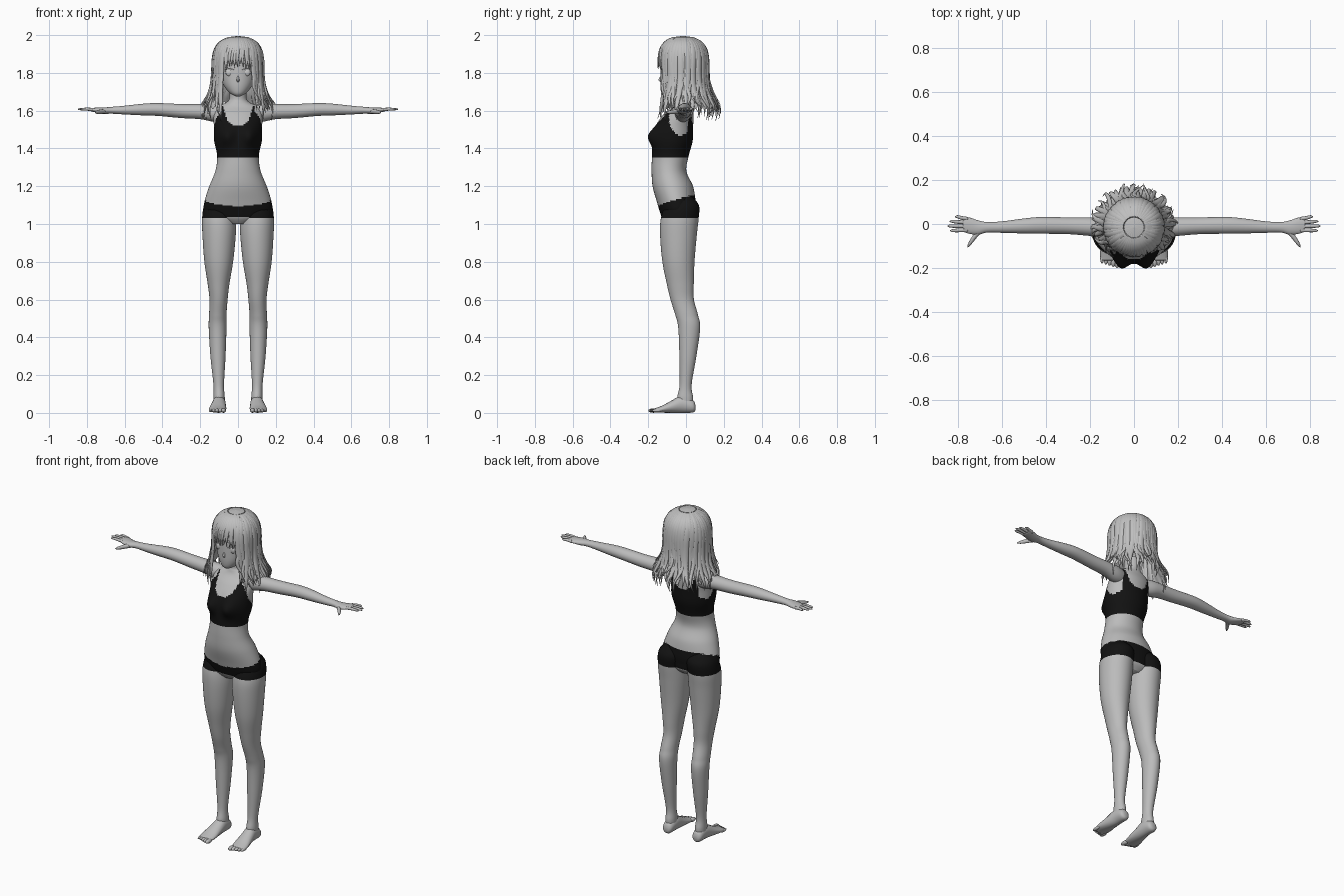
import bpy, bmesh, math, random
from mathutils import Vector

random.seed(4)
if "Cube" in bpy.data.objects:
    bpy.data.objects.remove(bpy.data.objects["Cube"], do_unlink=True)

X, Y, Z = Vector((1, 0, 0)), Vector((0, 1, 0)), Vector((0, 0, 1))


def material(name, value):
    m = bpy.data.materials.new(name)
    m.use_nodes = True
    m.diffuse_color = (value, value, value, 1)
    m.node_tree.nodes["Principled BSDF"].inputs["Base Color"].default_value = m.diffuse_color
    return m


SKIN = material("skin grey", 0.5)
HAIR = material("hair grey", 0.52)
CLOTH = material("black cloth", 0.006)
EYE = material("eye grey", 0.58)


def spline(rows, t):
    """Point on a smooth curve through the rows, t from 0 to 1."""
    n = len(rows) - 1
    i = min(int(t * n), n - 1)
    f = t * n - i
    a, b, c, d = (rows[max(0, min(n, i + k))] for k in (-1, 0, 1, 2))
    return [q + 0.5 * f * (r - p + f * (2 * p - 5 * q + 4 * r - s + f * (3 * (q - r) + s - p)))
            for p, q, r, s in zip(a, b, c, d)]


def finish(bm, name, mats, mirror=False, paint=None):
    bmesh.ops.recalc_face_normals(bm, faces=bm.faces)
    for f in bm.faces:
        f.smooth = True
        if paint:
            f.material_index = int(paint(f.calc_center_median()))
    mesh = bpy.data.meshes.new(name)
    bm.to_mesh(mesh)
    bm.free()
    ob = bpy.data.objects.new(name, mesh)
    bpy.context.collection.objects.link(ob)
    for m in mats:
        mesh.materials.append(m)
    if mirror:
        ob.modifiers.new("mirror", "MIRROR")
    return ob


def tube(bm, rows, u, v, steps=20, segs=16, shape=None):
    """Skin elliptical sections; a row is x, y, z and the two radii."""
    rings = []
    for k in range(steps + 1):
        x, y, z, ru, rv = spline(rows, k / steps)
        ring = []
        for s in range(segs):
            a = math.tau * s / segs
            p = Vector((x, y, z)) + u * max(ru, 0.001) * math.cos(a) + v * max(rv, 0.001) * math.sin(a)
            ring.append(bm.verts.new(shape(p) if shape else p))
        rings.append(ring)
    for a, b in zip(rings, rings[1:]):
        for s in range(segs):
            bm.faces.new((a[s - 1], a[s], b[s], b[s - 1]))
    bm.faces.new(rings[0])
    bm.faces.new(rings[-1])


def part(name, rows, u, v, mats=(SKIN,), mirror=False, paint=None, **kw):
    bm = bmesh.new()
    tube(bm, rows, u, v, **kw)
    return finish(bm, name, mats, mirror, paint)


def ellipsoid(bm, centre, radii):
    new = bmesh.ops.create_uvsphere(bm, u_segments=16, v_segments=10, radius=1)["verts"]
    for w in new:
        w.co = Vector(centre) + Vector([a * b for a, b in zip(w.co, radii)])


# Clothing areas on the body
def clothed(c):
    side = abs(c.x)
    briefs = 1.035 < c.z < 1.125 + 0.3 * (c.y + 0.04) + 0.05 * side
    neckline = 1.525 + 0.1 * (side / 0.078) ** 4
    armhole = side > 0.088 and ((c.y + 0.03) / 0.06) ** 2 + ((c.z - 1.56) / 0.09) ** 2 < 1
    top = 1.355 < c.z < min(neckline, 1.625) and not armhole
    return briefs or top


def chest(p):
    if p.y < -0.07:
        p.y -= 0.042 * math.exp(-((abs(p.x) - 0.062) / 0.042) ** 2 - ((p.z - 1.465) / 0.05) ** 2)
    return p


# Torso and neck
part("torso", [
    (0, -.04, 1.0, .07, .06), (0, -.04, 1.03, .15, .085), (0, -.045, 1.07, .18, .095),
    (0, -.052, 1.12, .177, .103), (0, -.07, 1.2, .152, .107), (0, -.09, 1.28, .12, .092),
    (0, -.083, 1.36, .11, .097), (0, -.07, 1.44, .126, .105), (0, -.06, 1.52, .128, .098),
    (0, -.04, 1.58, .128, .08), (0, -.025, 1.62, .11, .055), (0, -.02, 1.645, .06, .046),
    (0, -.015, 1.67, .045, .045), (0, -.02, 1.74, .045, .045)],
    X, Y, (SKIN, CLOTH), paint=clothed, steps=110, segs=80, shape=chest)

# Legs and feet
part("legs", [
    (.09, -.025, 1.15, .05, .05), (.094, -.02, 1.1, .084, .088), (.1, -.033, 1.03, .09, .1),
    (.1, -.04, .94, .088, .097), (.102, -.04, .8, .076, .085), (.103, -.03, .68, .057, .071),
    (.103, -.02, .6, .048, .062), (.107, .003, .52, .046, .06), (.108, .017, .45, .047, .058),
    (.106, .01, .3, .04, .045), (.102, -.002, .15, .028, .032), (.1, -.004, .08, .03, .042),
    (.1, 0, .03, .028, .036)],
    X, Y, (SKIN, CLOTH), True, clothed, steps=110, segs=40)
part("feet", [
    (.1, .05, .028, .014, .014), (.1, .036, .035, .03, .033), (.1, -.02, .046, .035, .046),
    (.104, -.075, .033, .041, .033), (.108, -.125, .02, .046, .019), (.11, -.165, .013, .042, .011)],
    X, Z, mirror=True)
bm = bmesh.new()
for i in range(5):
    ellipsoid(bm, (.077 + .017 * i, -.172 + .005 * i, .0125), (.013 - .001 * i, .028, .012 - .0008 * i))
finish(bm, "toes", (SKIN,), True)

# Arms, hands and fingers
part("arms", [
    (.08, -.02, 1.585, .038, .045), (.13, -.015, 1.588, .044, .047), (.2, -.012, 1.595, .042, .04),
    (.3, -.008, 1.598, .038, .037), (.42, -.006, 1.606, .038, .034), (.5, -.009, 1.606, .034, .031),
    (.6, -.014, 1.603, .026, .023), (.67, -.015, 1.602, .024, .018), (.71, -.016, 1.6, .033, .017),
    (.75, -.007, 1.603, .037, .013), (.778, -.002, 1.605, .033, .009)],
    Y, Z, mirror=True, steps=50, segs=24)
bm = bmesh.new()
for i, tip in enumerate((.815, .838, .848, .836)):
    y0, y1 = .023 - .017 * i, .033 - .021 * i
    tube(bm, [(.755, y0, 1.604, .009, .009), ((.755 + tip) / 2, (y0 + y1) / 2, 1.608, .0085, .008),
              (tip - .012, y1, 1.608, .007, .006), (tip, y1, 1.607, .002, .002)], Y, Z, 10, 10)
tube(bm, [(.695, -.025, 1.598, .014, .012), (.722, -.055, 1.595, .013, .012),
          (.745, -.088, 1.592, .009, .009), (.756, -.106, 1.591, .002, .002)], X, Z, 10, 10)
finish(bm, "fingers", (SKIN,), True)

# Head and face
part("head", [
    (0, -.1, 1.676, .012, .015), (0, -.083, 1.692, .042, .047), (0, -.06, 1.73, .074, .076),
    (0, -.035, 1.78, .097, .1), (0, -.02, 1.84, .11, .112), (0, -.015, 1.9, .11, .112),
    (0, -.015, 1.95, .085, .09), (0, -.015, 1.98, .03, .03)], X, Y, steps=30, segs=32)
part("nose", [(0, -.125, 1.788, .004, .006), (0, -.136, 1.765, .007, .01),
              (0, -.128, 1.75, .007, .006)], X, Y, steps=8, segs=10)
bm = bmesh.new()
ellipsoid(bm, (0, -.122, 1.722), (.014, .008, .0035))
finish(bm, "mouth", (SKIN,))
bm = bmesh.new()
ellipsoid(bm, (.046, -.119, 1.804), (.02, .009, .021))
finish(bm, "eyes", (EYE,), True)
bm = bmesh.new()
for z, r in ((1.824, .003), (1.852, .002)):
    tube(bm, [(.022, -.131, z - .008, .001, .001), (.046, -.126, z, r, r),
              (.072, -.108, z - .008, .001, .001)], Y, Z, 10, 8)
finish(bm, "lashes_and_brows", (HAIR,), True)

# Hair: one outline swept round the head, shared by the shell and the locks
OUTLINE = [(0, 1.996), (.07, 1.983), (.115, 1.935), (.13, 1.86),
           (.132, 1.77), (.15, 1.69), (.185, 1.62), (.175, 1.545)]


def hair_point(a, t, lift=0):
    r, z = spline(OUTLINE, t)
    flare = min(1, 1 - math.cos(a))
    r = min(r, .135) + max(r - .135, 0) * flare + lift
    return Vector((r * math.sin(a), -.015 - r * math.cos(a), z))


bm = bmesh.new()
columns, levels = 144, 28
grid = []
for c in range(columns):
    a = math.tau * c / columns - math.pi
    edge = min(1, max(0, (abs(a) - .62) / .25))
    reach = .41 + (.42 + .04 * math.sin(a * 17)) * edge * edge * (3 - 2 * edge)
    grid.append([bm.verts.new(hair_point(a, .01 + reach * k / levels,
                                         .002 * math.cos(24 * a) * min(1, k / 6) - .003))
                 for k in range(levels + 1)])
for c in range(columns):
    for k in range(levels):
        bm.faces.new((grid[c - 1][k], grid[c][k], grid[c][k + 1], grid[c - 1][k + 1]))
bm.faces.new([col[0] for col in grid])
finish(bm, "hair_shell", (HAIR,))


def lock(bm, a, start, end, width, curl, lift):
    rows, phase = [], random.uniform(0, 6)
    out, across = hair_point(a, .4) - hair_point(a, 0), Vector((math.cos(a), math.sin(a), 0))
    out.z = 0
    out.normalize()
    for k in range(9):
        f = k / 8
        sway = curl * f * math.sin(7 * f + phase)
        p = hair_point(a, start + (end - start) * f, lift * f * f) + across * sway
        body = min(1, .35 + 2.2 * f) * (1 - f ** 4)
        rows.append((*p, width * body, .4 * width * body + .001))
    tube(bm, rows, across, out, 24, 8)


# Long locks around the sides and back, a loose curled layer, then the fringe
bm = bmesh.new()
for i in range(35):
    a = .72 + (math.tau - 1.44) * i / 34
    lock(bm, a, .1, random.uniform(.86, 1), .021, .012, random.uniform(-.005, .012))
finish(bm, "long_hair_locks", (HAIR,))
bm = bmesh.new()
for i in range(22):
    a = .75 + (math.tau - 1.5) * i / 21
    lock(bm, a, .4, random.uniform(.8, .97), .013, .026, random.uniform(.005, .022))
finish(bm, "curled_hair_locks", (HAIR,))
bm = bmesh.new()
for i in range(15):
    a = -.75 + 1.5 * i / 14
    lock(bm, a, .1, .47 + .1 * a * a + random.uniform(-.01, .02), .014, .006, .004)
finish(bm, "fringe", (HAIR,))
